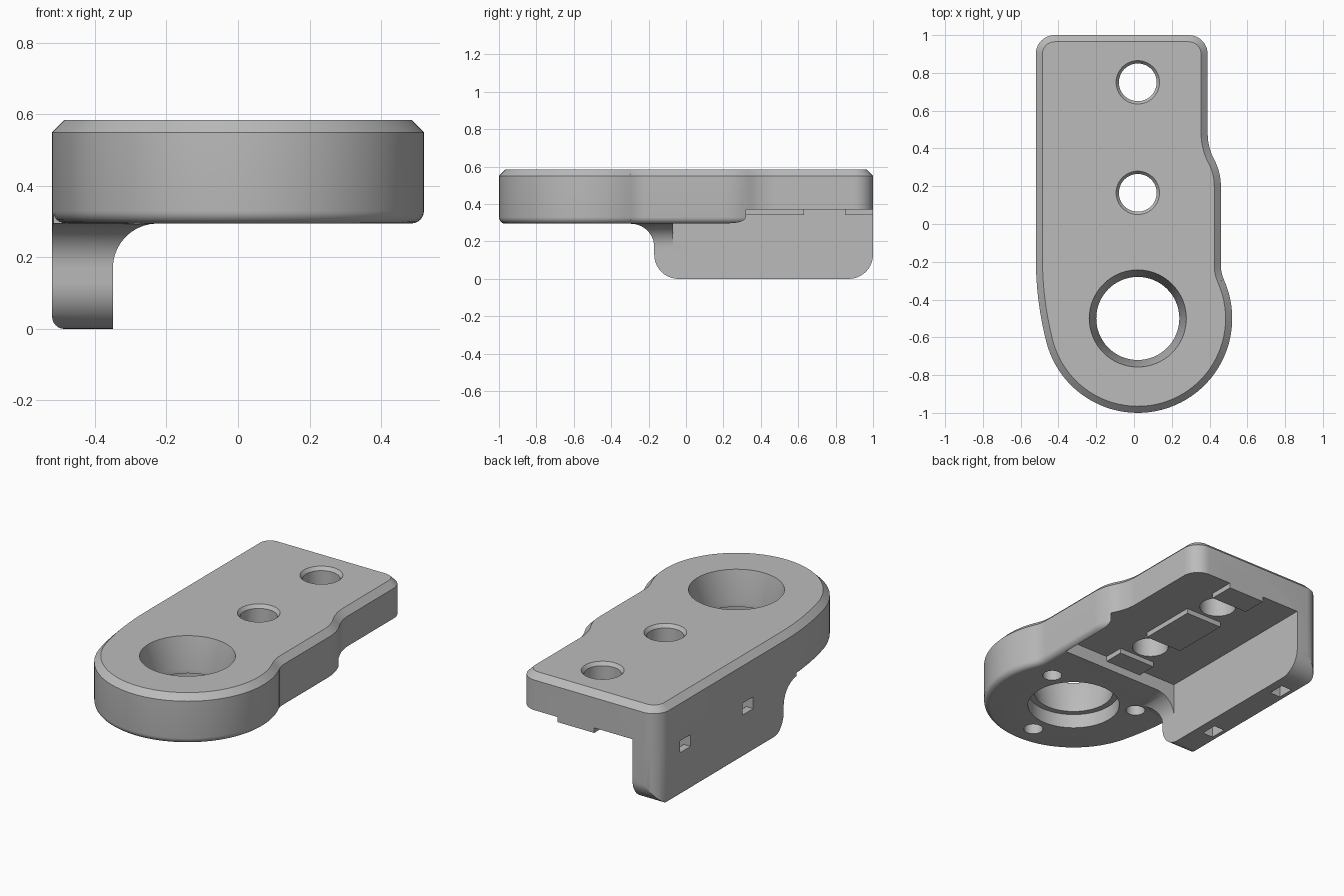
import bpy, bmesh
from math import sin, cos, radians, pi

cube = bpy.data.objects.get("Cube")
if cube:
    bpy.data.objects.remove(cube)

grey = bpy.data.materials.new("plain grey")
grey.use_nodes = True
tone = (0.5, 0.5, 0.5, 1)
grey.diffuse_color = tone
grey.node_tree.nodes["Principled BSDF"].inputs["Base Color"].default_value = tone


def arc(cx, cy, r, a0, a1, n):
    """Points along an arc, angles in degrees."""
    angles = [radians(a0 + (a1 - a0) * i / n) for i in range(n + 1)]
    return [(cx + r * cos(a), cy + r * sin(a)) for a in angles]


def loft(name, rings):
    """Closed solid through matching rings of 3D points."""
    bm = bmesh.new()
    loops = [[bm.verts.new(p) for p in ring] for ring in rings]
    n = len(loops[0])
    for a, b in zip(loops, loops[1:]):
        for i in range(n):
            j = (i + 1) % n
            bm.faces.new((a[i], a[j], b[j], b[i]))
    bm.faces.new(loops[0][::-1])
    bm.faces.new(loops[-1])
    bmesh.ops.recalc_face_normals(bm, faces=bm.faces)
    mesh = bpy.data.meshes.new(name)
    bm.to_mesh(mesh)
    bm.free()
    mesh.materials.append(grey)
    ob = bpy.data.objects.new(name, mesh)
    bpy.context.collection.objects.link(ob)
    return ob


def box(name, x0, x1, y0, y1, z0, z1):
    base = [(x0, y0), (x1, y0), (x1, y1), (x0, y1)]
    return loft(name, [[(x, y, z) for x, y in base] for z in (z0, z1)])


def turned(name, x, y, profile, n=64):
    """Round solid from (radius, height) pairs."""
    return loft(name, [[(px, py, z) for px, py in arc(x, y, r, 0, 360 - 360 / n, n - 1)]
                       for r, z in profile])


def combine(target, tool, operation):
    """Apply a boolean and discard the tool."""
    mod = target.modifiers.new(operation, "BOOLEAN")
    mod.operation, mod.solver, mod.object = operation, "EXACT", tool
    bpy.context.view_layer.update()
    graph = bpy.context.evaluated_depsgraph_get()
    mesh = bpy.data.meshes.new_from_object(target.evaluated_get(graph))
    target.modifiers.clear()
    target.data = mesh
    bpy.data.objects.remove(tool)


def outline(d):
    """Plan outline moved inwards by d."""
    pts = arc(0.02, -0.5, 0.5 - d, 194.25, 384.3, 48)
    pts += arc(0.64, -0.22, 0.18 + d, 204.3, 180, 6)
    pts += arc(0.16, 0.2, 0.3 - d, 0, 28, 7)
    pts += arc(0.69, 0.48, 0.3 + d, 208, 180, 7)[1:]
    pts += arc(0.29, 0.9, 0.1 - d, 0, 90, 10)
    pts += arc(-0.42, 0.9, 0.1 - d, 90, 180, 10)
    pts += arc(1.28, -0.18, 1.8 - d, 180, 194.25, 8)[:-1]
    return pts


def slab(name, bottom, top, chamfer):
    """Outline solid with a rounded lower edge."""
    r = 0.035
    levels = [(r * (1 - sin(a)), bottom + r * (1 - cos(a)))
              for a in [pi / 2 * i / 6 for i in range(6, -1, -1)]]
    levels = [(r * (1 - cos(a)), bottom + r * (1 - sin(a)))
              for a in [pi / 2 * i / 6 for i in range(6, -1, -1)]]
    levels += [(0, top - chamfer), (chamfer, top)] if chamfer else [(0, top)]
    return loft(name, [[(x, y, z) for x, y in outline(d)] for d, z in levels])


# Main plate and hanging side flange
TOP, UNDER, CEILING, INNER = 0.585, 0.295, 0.372, -0.35
plate = slab("mounting_bracket", UNDER, TOP, 0.035)
flange = slab("flange", 0, 0.45, 0)

side = [(1.2, 0.5), (1.2, 0.13)] + arc(0.87, 0.13, 0.13, 0, -90, 10)
side = [(1.2, 0.5), (1.0, 0.5)] + arc(0.87, 0.13, 0.13, 0, -90, 10)
side = side[1:] + arc(-0.04, 0.13, 0.13, 270, 180, 10)
side += arc(-0.295, 0.17, 0.125, 0, 90, 10) + [(-0.295, 0.5)]
combine(flange, loft("side_shape", [[(x, y, z) for y, z in side] for x in (-0.7, 0)]), "INTERSECT")

end = [(-0.7, -0.1), (INNER, -0.1)] + arc(-0.225, 0.17, 0.125, 180, 90, 10)
end += [(-0.225, 0.6), (-0.7, 0.6)]
combine(flange, loft("end_shape", [[(x, y, z) for x, z in end] for y in (-1.2, 1.2)]), "INTERSECT")
combine(plate, flange, "UNION")

# Underside recess with locating tabs
combine(plate, box("recess", INNER, 0.435, -0.07, 1.2, -0.2, CEILING), "DIFFERENCE")
for y0, y1 in [(-0.1, 0.05), (0.28, 0.63), (0.85, 1.0)]:
    combine(plate, box("tab", -0.1, 0.14, y0, y1, CEILING - 0.03, 0.45), "UNION")

# Bolt holes and the tie channels beside them
for y in (0.165, 0.75):
    profile = [(0.1, 0.2), (0.1, 0.565), (0.115, TOP), (0.115, 0.7)]
    combine(plate, turned("bolt_hole", 0.02, y, profile, 48), "DIFFERENCE")
    combine(plate, box("channel", -0.475, -0.405, y - 0.05, y + 0.05, -0.1, 0.33), "DIFFERENCE")
    combine(plate, box("channel_exit", -0.7, -0.405, y - 0.05, y + 0.05, 0.26, 0.33), "DIFFERENCE")

# Large tapered bore with a wider seat below
bore = [(0.255, 0.1), (0.255, 0.38), (0.22, 0.38), (0.22, 0.405), (0.257, TOP), (0.257, 0.7)]
combine(plate, turned("bore", 0.02, -0.5, bore), "DIFFERENCE")

# Three blind screw holes round the bore
for x, y in arc(0.02, -0.5, 0.35, 30, 270, 2):
    combine(plate, turned("screw_hole", x, y, [(0.053, 0.1), (0.053, 0.45)], 32), "DIFFERENCE")

bpy.ops.object.select_all(action="DESELECT")
plate.select_set(True)
bpy.context.view_layer.objects.active = plate
bpy.ops.object.shade_smooth_by_angle(angle=radians(25))
